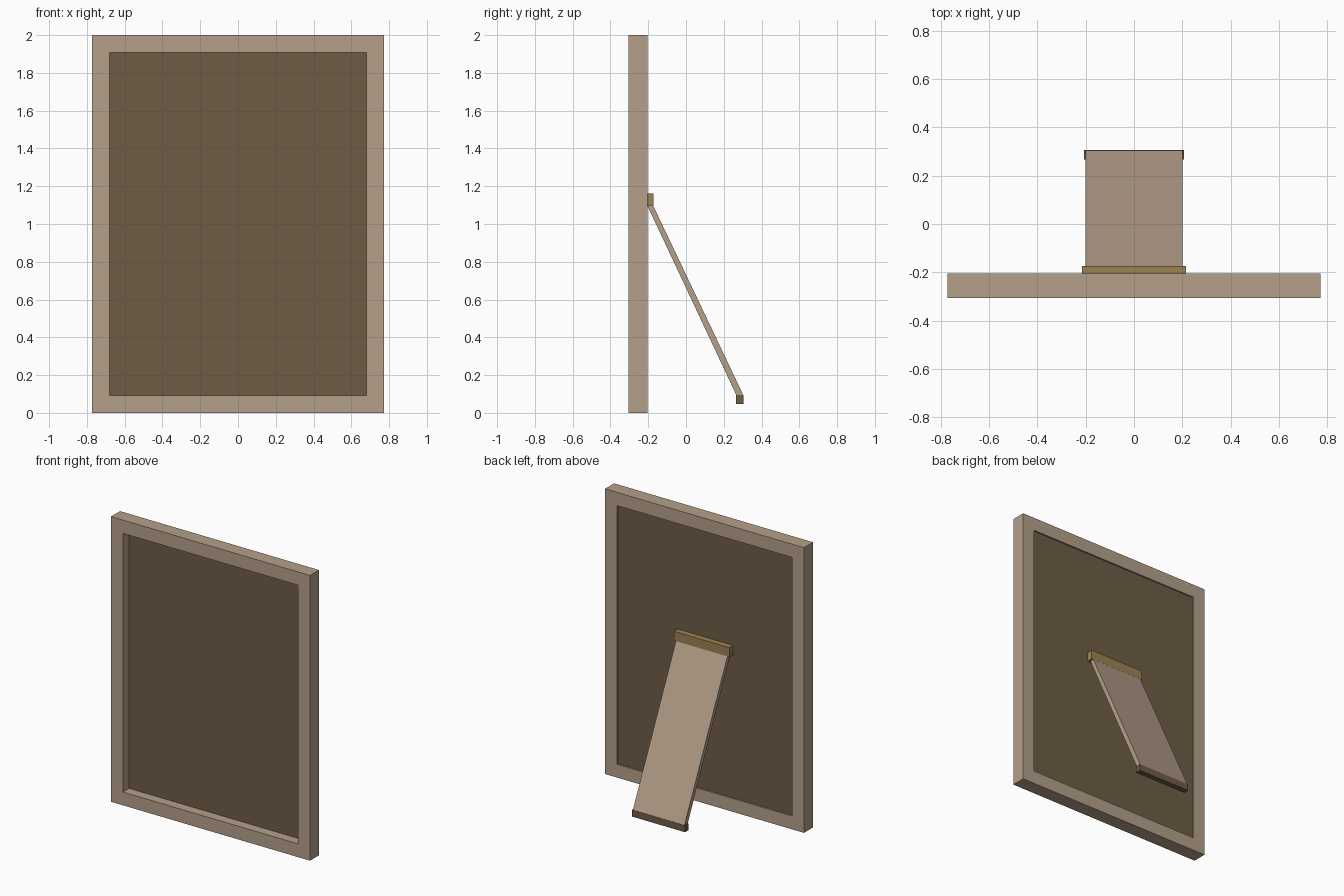
import bpy
import bmesh
from mathutils import Vector

cube = bpy.data.objects.get("Cube")
if cube:
    bpy.data.objects.remove(cube, do_unlink=True)


def material(name, colour):
    mat = bpy.data.materials.new(name)
    mat.use_nodes = True
    mat.diffuse_color = (*colour, 1)
    mat.node_tree.nodes["Principled BSDF"].inputs["Base Color"].default_value = (*colour, 1)
    return mat


wood = material("pale wood", (0.46, 0.35, 0.25))
board = material("dark brown board", (0.156, 0.107, 0.061))
brass = material("dull brass", (0.33, 0.225, 0.085))


def prism(name, profile, offset, mat):
    """Extrude a closed profile of 3D points along an offset."""
    bm = bmesh.new()
    base = bm.faces.new([bm.verts.new(p) for p in profile])
    extruded = bmesh.ops.extrude_face_region(bm, geom=[base], use_keep_orig=True)
    verts = [v for v in extruded["geom"] if isinstance(v, bmesh.types.BMVert)]
    bmesh.ops.translate(bm, verts=verts, vec=Vector(offset))
    bmesh.ops.recalc_face_normals(bm, faces=bm.faces)
    mesh = bpy.data.meshes.new(name)
    bm.to_mesh(mesh)
    bm.free()
    mesh.materials.append(mat)
    obj = bpy.data.objects.new(name, mesh)
    bpy.context.collection.objects.link(obj)
    return obj


def side_prism(name, half_width, yz, mat):
    """Extrude a side profile across the full width, centred on x."""
    return prism(name, [(-half_width, y, z) for y, z in yz], (2 * half_width, 0, 0), mat)


def rectangle(y0, y1, z0, z1):
    return [(y0, z0), (y1, z0), (y1, z1), (y0, z1)]


# Mitred frame rails
half_w, height, rail = 0.772, 2.0, 0.093
front, back = -0.305, -0.205
outer = [(-half_w, 0), (half_w, 0), (half_w, height), (-half_w, height)]
inner_w = half_w - rail
inner = [(-inner_w, rail), (inner_w, rail), (inner_w, height - rail), (-inner_w, height - rail)]
for i, side in enumerate(("bottom", "left", "top", "right")):
    j = (i + 1) % 4
    corners = (outer[i], outer[j], inner[j], inner[i])
    prism(f"frame_{side}_rail", [(x, front, z) for x, z in corners],
          (0, back - front, 0), wood)

# Backing board set into the frame
side_prism("backing_board", inner_w, rectangle(-0.237, -0.215, rail, height - rail), board)

# Hinge block, reaching forward to the board
side_prism("hinge", 0.215, rectangle(-0.215, -0.173, 1.097, 1.162), brass)

# Sloping support leg and its foot
side_prism("support_leg", 0.2,
           [(-0.206, 1.1), (-0.175, 1.1), (0.303, 0.095), (0.266, 0.095)], wood)
side_prism("leg_foot", 0.206, rectangle(0.266, 0.305, 0.048, 0.095), board)
